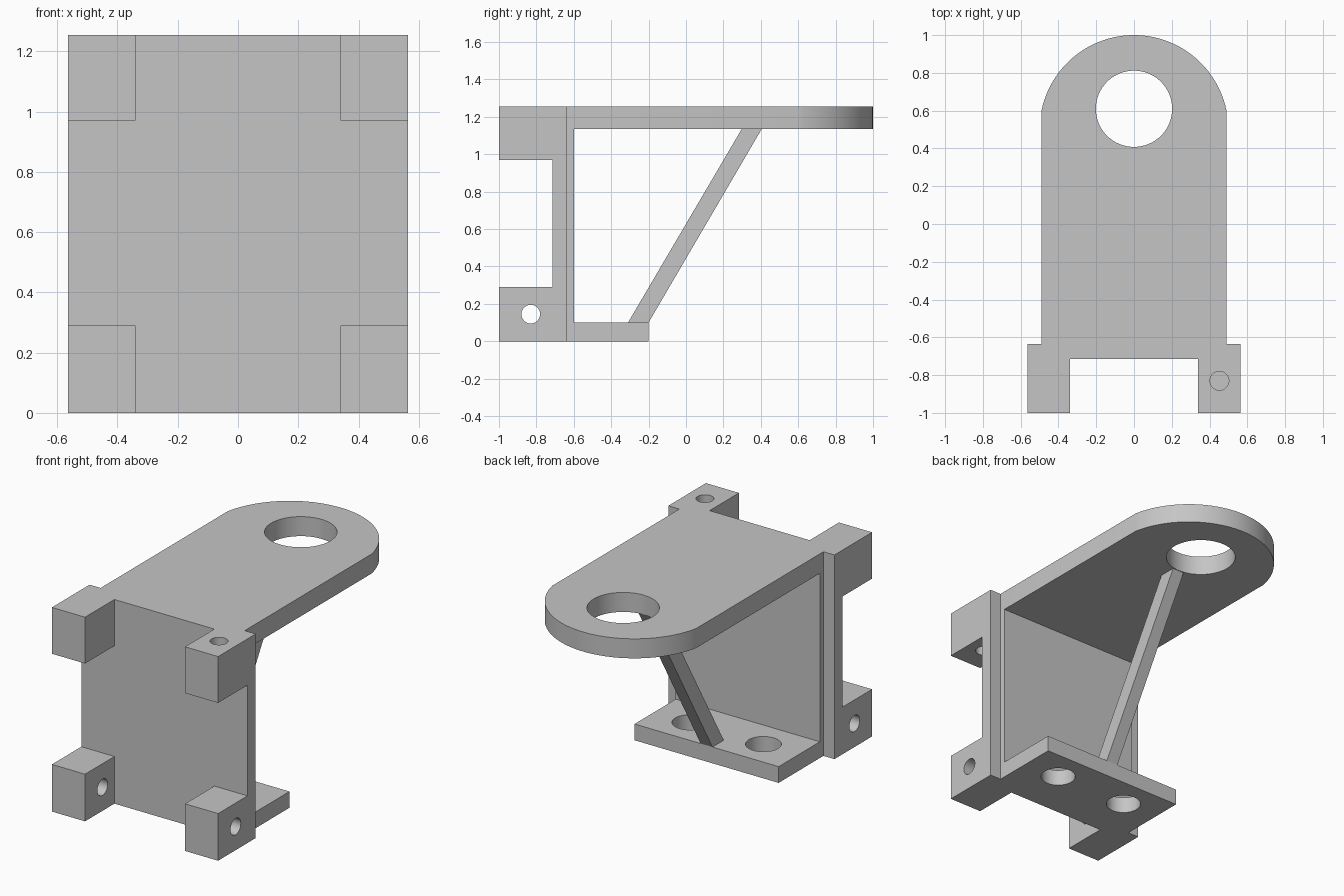
import bpy
import math
from mathutils import Matrix

cube = bpy.data.objects.get("Cube")
if cube:
    bpy.data.objects.remove(cube, do_unlink=True)

grey = bpy.data.materials.new("light_grey")
grey.use_nodes = True
GREY = (0.56, 0.56, 0.56, 1)
grey.diffuse_color = GREY
grey.node_tree.nodes["Principled BSDF"].inputs["Base Color"].default_value = GREY

HALF, ARM = 0.565, 0.49           # half widths of mounting plate and arm
TOP, ARM_UNDER, FOOT_TOP = 1.255, 1.135, 0.10
FRONT, PLATE_FRONT, PLATE_BACK, WALL_BACK = -1.0, -0.715, -0.635, -0.60


def prism(name, profile, low, high, axis="z"):
    """Extrude a closed 2D profile: (x, y) along z, or (y, z) along x."""
    def place(p, d):
        return (p[0], p[1], d) if axis == "z" else (d, p[0], p[1])
    n = len(profile)
    verts = [place(p, d) for d in (low, high) for p in profile]
    faces = [tuple(reversed(range(n))), tuple(range(n, 2 * n))]
    faces += [(i, (i + 1) % n, n + (i + 1) % n, n + i) for i in range(n)]
    mesh = bpy.data.meshes.new(name)
    mesh.from_pydata(verts, [], faces)
    mesh.materials.append(grey)
    obj = bpy.data.objects.new(name, mesh)
    bpy.context.collection.objects.link(obj)
    return obj


def box(name, x, y, z):
    return prism(name, [(x[0], y[0]), (x[1], y[0]), (x[1], y[1]), (x[0], y[1])], *z)


def select_only(obj):
    bpy.ops.object.select_all(action="DESELECT")
    obj.select_set(True)
    bpy.context.view_layer.objects.active = obj


def drill(obj, centre, radius, axis="z"):
    """Cut a round through hole."""
    outline = [(centre[0] + radius * math.cos(2 * math.pi * i / 64),
                centre[1] + radius * math.sin(2 * math.pi * i / 64)) for i in range(64)]
    cutter = prism("hole_cutter", outline, -2, 2, axis)
    cutter.hide_render = True
    mod = obj.modifiers.new("hole", "BOOLEAN")
    mod.operation, mod.solver, mod.object = "DIFFERENCE", "EXACT", cutter
    select_only(obj)
    bpy.ops.object.modifier_apply(modifier=mod.name)
    bpy.data.objects.remove(cutter, do_unlink=True)


# Mounting plate and the narrower wall behind it
box("mounting_plate", (-HALF, HALF), (PLATE_FRONT, PLATE_BACK), (0, TOP))
box("inner_wall", (-ARM, ARM), (PLATE_BACK, WALL_BACK), (FOOT_TOP, ARM_UNDER))

# Corner lugs: cross holes in the lower pair, one upright hole in the upper left
for side, sx in (("left", 1), ("right", -1)):
    x = sorted((sx * 0.34, sx * HALF))
    lower = box("lower_lug_" + side, x, (FRONT, PLATE_FRONT), (0, 0.29))
    drill(lower, (-0.83, 0.145), 0.05, "x")
    upper = box("upper_lug_" + side, x, (FRONT, PLATE_FRONT), (0.97, TOP))
    if side == "left":
        drill(upper, (0.452, -0.83), 0.05)

# Top arm with an arched end and a large round opening
arch_r, arch_y = 0.5, 0.5
start = math.acos(ARM / arch_r)
angles = [start + (math.pi - 2 * start) * i / 48 for i in range(49)]
arc = [(arch_r * math.cos(a), arch_y + arch_r * math.sin(a)) for a in angles]
arm = prism("top_arm", [(-ARM, PLATE_BACK), (ARM, PLATE_BACK)] + arc, ARM_UNDER, TOP)
drill(arm, (0, 0.61), 0.202)

# Foot with two bolt holes
foot = box("foot", (-ARM, ARM), (PLATE_BACK, -0.20), (0, FOOT_TOP))
for sx in (-1, 1):
    drill(foot, (sx * 0.25, -0.395), 0.10)

# Diagonal strut from foot to arm
prism("strut", [(-0.31, FOOT_TOP), (-0.20, FOOT_TOP), (0.405, ARM_UNDER),
                (0.298, ARM_UNDER)], -0.04, 0.04, "x")

# Smooth the round walls, keep the edges crisp
for obj in list(bpy.context.collection.objects):
    if obj.type == "MESH" and grey.name in obj.data.materials:
        select_only(obj)
        bpy.ops.object.shade_smooth_by_angle(angle=math.radians(30))
